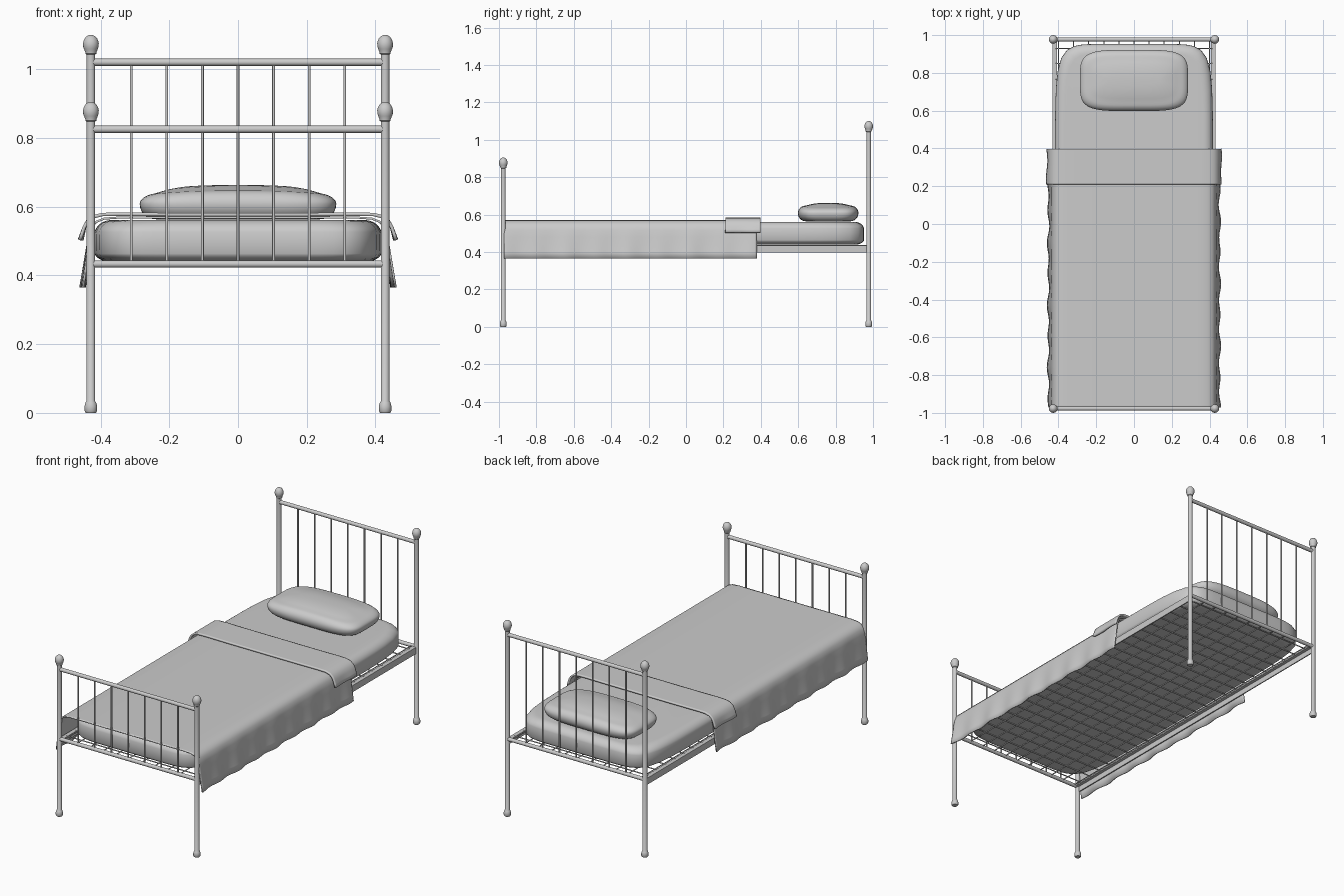
import bpy, bmesh, math

if "Cube" in bpy.data.objects:
    bpy.data.objects.remove(bpy.data.objects["Cube"])

mat = bpy.data.materials.new("plain_grey")
mat.diffuse_color = (0.6, 0.6, 0.6, 1)
mat.use_nodes = True
mat.node_tree.nodes["Principled BSDF"].inputs["Base Color"].default_value = mat.diffuse_color


def finish(name, bm, angle=40):
    bmesh.ops.recalc_face_normals(bm, faces=bm.faces)
    me = bpy.data.meshes.new(name)
    bm.to_mesh(me)
    bm.free()
    ob = bpy.data.objects.new(name, me)
    bpy.context.collection.objects.link(ob)
    me.materials.append(mat)
    bpy.context.view_layer.objects.active = ob
    for o in bpy.context.selected_objects:
        o.select_set(False)
    ob.select_set(True)
    bpy.ops.object.shade_smooth_by_angle(angle=math.radians(angle))
    return ob


def loft(bm, rings, closed=True, cap=True):
    """Skin a list of point rings."""
    vs = [[bm.verts.new(p) for p in r] for r in rings]
    n = len(vs[0])
    for a, b in zip(vs, vs[1:]):
        for i in range(n if closed else n - 1):
            j = (i + 1) % n
            bm.faces.new((a[i], a[j], b[j], b[i]))
    if cap:
        bm.faces.new(vs[0])
        bm.faces.new(vs[-1])


def tube(bm, p, axis, length, r, sides=12):
    """Round bar starting at p along axis 0, 1 or 2."""
    rings = []
    for t in (0, length):
        ring = []
        for i in range(sides):
            a = 2 * math.pi * i / sides
            q = [0, 0, 0]
            q[axis] = t
            q[(axis + 1) % 3] = r * math.cos(a)
            q[(axis + 2) % 3] = r * math.sin(a)
            ring.append([p[k] + q[k] for k in range(3)])
        rings.append(ring)
    loft(bm, rings)


def box(bm, x0, x1, y0, y1, z0, z1):
    loft(bm, [[(x0, y0, z), (x1, y0, z), (x1, y1, z), (x0, y1, z)] for z in (z0, z1)])


def cushion(name, cy, a, b, n, profile):
    """Superellipse plan, stacked through (inset, z) pairs."""
    bm = bmesh.new()
    rings = []
    for inset, z in profile:
        ring = []
        for i in range(96):
            t = 2 * math.pi * i / 96
            # denser samples near the corners of the plan
            c, s = math.cos(t), math.sin(t)
            k = (abs(c) ** n + abs(s) ** n) ** (-1 / n)
            ring.append(((a - inset) * c * k, cy + (b - inset) * s * k, z))
        rings.append(ring)
    loft(bm, rings)
    return finish(name, bm, 60)


PX, PY = 0.428, 0.977


def post(name, x, y, h):
    # foot, shaft, egg finial
    prof = [(.015, 0), (.0185, .006), (.0185, .02), (.015, .031), (.0125, .034),
            (.0125, h - .058), (.016, h - .055), (.016, h - .051)]
    for i in range(1, 9):
        t = -0.8 + (math.pi / 2 + 0.75) * i / 8
        prof.append((.023 * math.cos(t), h - .028 + .028 * math.sin(t)))
    bm = bmesh.new()
    loft(bm, [[(x + r * math.cos(k * math.pi / 10), y + r * math.sin(k * math.pi / 10), z)
               for k in range(20)] for r, z in prof])
    finish(name, bm)


# head and foot ends
for end, y, h, top in (("head", PY, 1.10, 1.02), ("foot", -PY, .905, .825)):
    for side, s in (("left", -1), ("right", 1)):
        post(f"{end}_{side}_post", s * PX, y, h)
    for nm, z in (("top", top), ("lower", .433)):
        bm = bmesh.new()
        tube(bm, (-PX, y, z), 0, 2 * PX, .0105, 16)
        finish(f"{end}_{nm}_rail", bm)
    bm = bmesh.new()
    for i in range(7):
        tube(bm, ((i - 3) * .1035, y, .433), 2, top - .433, .004, 10)
    finish(f"{end}_spindles", bm)

# angle-section side rails
for side, s in (("left", -1), ("right", 1)):
    bm = bmesh.new()
    xs = sorted((s * .426, s * .432))
    box(bm, *xs, -PY, PY, .398, .435)
    xs = sorted((s * .408, s * .426))
    box(bm, *xs, -PY, PY, .428, .435)
    finish(f"{side}_side_rail", bm)

# wire mesh base
bm = bmesh.new()
for i in range(11):
    tube(bm, (-.4 + .08 * i, -PY, .434), 1, 2 * PY, .003, 6)
for i in range(24):
    tube(bm, (-.415, -.93 + 1.86 * i / 23, .434), 0, .83, .003, 6)
finish("wire_base", bm)

# mattress
prof = []
for i in range(17):
    t = -math.pi / 2 + math.pi * i / 16
    z = .469 if i < 8 else (.50 if i == 8 else .518)
    r = .030 if i < 8 else .043
    prof.append((.05 * (1 - math.cos(t)), z + r * math.sin(t)))
cushion("mattress", 0, .418, .953, 8.5, prof)

# pillow with a domed top
prof = [(.13, .562), (.06, .562)]
for i in range(13):
    t = -math.pi / 2 + math.pi * i / 12
    prof.append((.042 * (1 - math.cos(t)), .608 + (.044 if i < 6 else .04) * math.sin(t)))
prof += [(.065, .654), (.09, .659), (.12, .662), (.145, .663)]
pillow = cushion("pillow", .76, .286, .162, 4.3, prof)
for v in pillow.data.vertices:
    if v.co.z > .61:
        v.co.z -= .02 * (v.co.z - .61) / .05 * abs(v.co.x / .286) ** 2.5


def cloth(name, half, y0, y1, wave, thick, freq, steps):
    """Draped sheet; half is the right half of the cross-section (x, z)."""
    full = [(-x, z) for x, z in reversed(half[1:])] + half
    zt, zb = half[0][1], half[-1][1]
    rings = []
    for j in range(steps + 1):
        y = y0 + (y1 - y0) * j / steps
        ring = []
        for x, z in full:
            d = max(0, (zt - .03 - z) / (zt - .03 - zb))
            s = 1 if x > 0 else -1
            w = math.sin(y * freq + s) * .7 + math.sin(y * freq * .53 + 2 * s) * .3
            ring.append((x + s * d * wave * w, y, z))
        rings.append(ring)
    bm = bmesh.new()
    loft(bm, rings, closed=False, cap=False)
    ob = finish(name, bm, 60)
    m = ob.modifiers.new("thickness", "SOLIDIFY")
    m.thickness = thick
    m.offset = 0
    return ob


# blanket and its folded-back edge
cloth("blanket", [(0, .568), (.2, .568), (.35, .568), (.39, .565), (.412, .556), (.426, .54),
                  (.433, .515), (.437, .48), (.442, .44), (.447, .40), (.452, .365)],
      -.972, .378, .007, .006, 38, 120)
cloth("folded_edge", [(0, .577), (.2, .577), (.35, .578), (.395, .577), (.422, .570),
                      (.438, .557), (.447, .54), (.453, .52), (.458, .503)],
      .21, .398, .004, .010, 36, 24)
